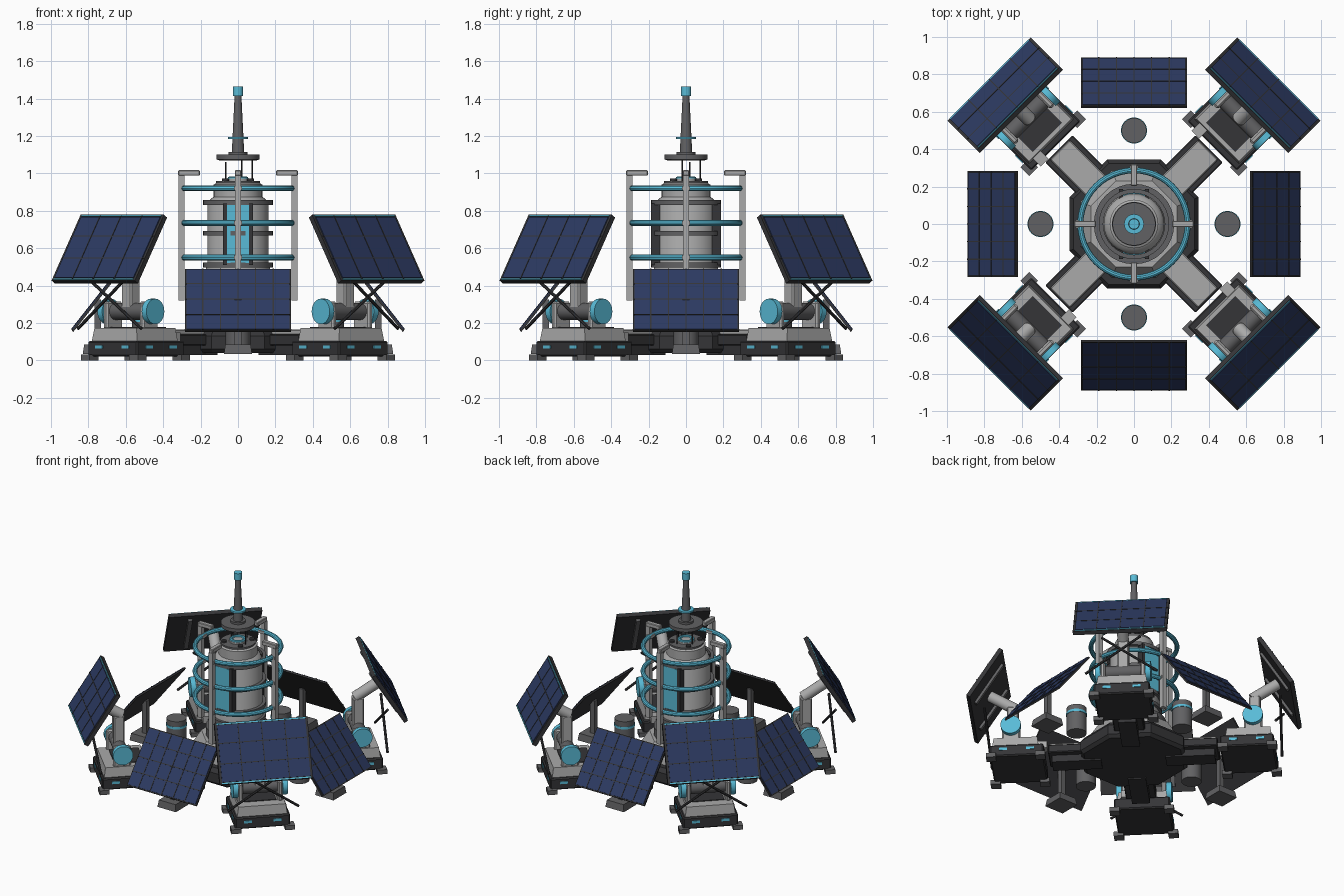
import bpy, bmesh, math
from mathutils import Matrix, Vector

if "Cube" in bpy.data.objects:
    bpy.data.objects.remove(bpy.data.objects["Cube"])


def material(name, r, g, b):
    m = bpy.data.materials.new(name)
    m.diffuse_color = (r, g, b, 1)
    m.use_nodes = True
    m.node_tree.nodes["Principled BSDF"].inputs["Base Color"].default_value = m.diffuse_color
    return m


LIGHT = material("light_grey", .40, .40, .40)
MID = material("mid_grey", .12, .12, .125)
DARK = material("dark_grey", .035, .035, .038)
CYAN = material("cyan", .10, .50, .68)
BLUE = material("cell_blue", .025, .042, .12)
I = Matrix()


def finish(name, bm, mat, M, smooth=False):
    bmesh.ops.recalc_face_normals(bm, faces=bm.faces)
    me = bpy.data.meshes.new(name)
    bm.to_mesh(me)
    bm.free()
    if smooth:
        for p in me.polygons:
            p.use_smooth = True
        me.set_sharp_from_angle(angle=math.radians(35))
    me.materials.append(mat)
    ob = bpy.data.objects.new(name, me)
    ob.matrix_world = M
    bpy.context.collection.objects.link(ob)
    return ob


def box(name, c, s, mat, M=I, taper=1.0, bevel=0.0):
    bm = bmesh.new()
    bmesh.ops.create_cube(bm, size=1)
    for v in bm.verts:
        k = taper if v.co.z > 0 else 1
        v.co = Vector((v.co.x * s[0] * k, v.co.y * s[1] * k, v.co.z * s[2])) + Vector(c)
    if bevel:
        bmesh.ops.bevel(bm, geom=bm.edges[:], offset=bevel, segments=1, affect='EDGES')
    return finish(name, bm, mat, M)


def rod(name, p, q, r1, mat, M=I, r2=None, n=24):
    p, q = Vector(p), Vector(q)
    bm = bmesh.new()
    bmesh.ops.create_cone(bm, cap_ends=True, segments=n, radius1=r1,
                          radius2=r1 if r2 is None else r2, depth=(q - p).length)
    rot = (q - p).to_track_quat('Z', 'Y').to_matrix().to_4x4()
    bm.transform(Matrix.Translation((p + q) / 2) @ rot)
    return finish(name, bm, mat, M, n > 12)


def lathe(name, prof, mat, n=32, closed=False, turn=0.0):
    bm = bmesh.new()
    rings = [[bm.verts.new((r * math.cos(turn + math.tau * i / n),
                            r * math.sin(turn + math.tau * i / n), z))
              for i in range(n)] for r, z in prof]
    pairs = list(zip(rings, rings[1:])) + ([(rings[-1], rings[0])] if closed else [])
    for a, b in pairs:
        for i in range(n):
            bm.faces.new((a[i], a[(i + 1) % n], b[(i + 1) % n], b[i]))
    if not closed:
        bm.faces.new(rings[0])
        bm.faces.new(rings[-1])
    return finish(name, bm, mat, I, n > 12)


def torus(name, R, r, z, mat):
    lathe(name, [(R + r * math.cos(math.tau * k / 10), z + r * math.sin(math.tau * k / 10))
                 for k in range(10)], mat, 48, True)


# central octagonal base
T = math.pi / 8
lathe("base_plate", [(.35, .04), (.373, .06), (.373, .13), (.35, .16)], DARK, 8, turn=T)
lathe("base_plinth", [(.31, .16), (.30, .20), (.25, .28), (.20, .28)], LIGHT, 8, turn=T)
rod("lower_collar", (0, 0, .28), (0, 0, .34), .215, MID, n=32)

# reactor body
lathe("core_body", [(.17, .34), (.17, .5), (.162, .52), (.162, .83), (.15, .86),
                    (.13, .875), (.13, .94), (.115, .95)], LIGHT, 32)
for z in (.42, .51, .68, .845):
    lathe("body_band", [(.165, z - .013), (.188, z - .013), (.188, z + .013), (.165, z + .013)],
          MID, 32, True)
rod("top_cap", (0, 0, .94), (0, 0, .96), .118, MID, n=32)
rod("cap_hub", (0, 0, .96), (0, 0, .972), .06, LIGHT, n=32)
torus("cap_ring", .045, .011, .972, CYAN)
for k in range(4):
    a = math.pi / 4 + k * math.pi / 2
    x, y = .095 * math.cos(a), .095 * math.sin(a)
    rod("cap_bolt", (x, y, .95), (x, y, .972), .018, DARK, n=12)
for s in (-1, 1):
    box("core_window", (0, s * .158, .675), (.12, .05, .31), CYAN)
    for t in (-1, 1):
        box("window_frame", (t * .07, s * .156, .675), (.022, .06, .33), DARK)

# antenna mast
lathe("mast_disc", [(.10, 1.07), (.115, 1.075), (.115, 1.10), (.05, 1.10), (.05, 1.115),
                    (.033, 1.115), (.018, 1.42)], MID, 32)
rod("mast_tip", (0, 0, 1.415), (0, 0, 1.465), .028, CYAN)
rod("mast_ring", (0, 0, 1.183), (0, 0, 1.195), .053, CYAN)
for x, y, h in ((-.065, .02, 1.06), (.075, -.02, 1.07), (.02, .075, 1.07)):
    rod("thin_antenna", (x, y, .955), (x, y, h), .004, DARK, n=8)

# cage rings
for z in (.55, .735, .92):
    torus("cage_ring", .287, .016, z, CYAN)


def grid_panel(name, P, L, W, th, cols, rows, frame):
    """Solar panel: local x is the slope, y the width, z the face normal."""
    box(name + "_back", (0, 0, -th / 2), (L, W, th), DARK, P)
    box(name + "_cells", (0, 0, .002), (L - 2 * frame, W - 2 * frame, .006), BLUE, P)
    for i in range(1, cols):
        box(name + "_rib", (0, W * (i / cols - .5), .004), (L - frame, .006, .006), DARK, P)
    for i in range(1, rows):
        box(name + "_rib", (L * (i / rows - .5), 0, .004), (.006, W - frame, .006), DARK, P)


# cardinal parts: cage posts, canisters, small panels
for k in range(4):
    M = Matrix.Rotation(k * math.pi / 2, 4, 'Z')
    box("cage_post", (.302, 0, .655), (.034, .034, .67), LIGHT, M)
    bar = box("cage_top_bar", (.262, 0, 1.003), (.115, .034, .03), LIGHT, M, bevel=.004)
    for z in (.55, .735, .92):
        box("ring_clamp", (.29, 0, z), (.045, .045, .02), LIGHT, M)
    rod("canister", (.5, 0, .07), (.5, 0, .26), .067, MID, M)
    rod("canister_band", (.5, 0, .205), (.5, 0, .222), .070, CYAN, M)
    box("small_foot", (.755, 0, .06), (.15, .15, .05), MID, M, taper=.9)
    box("small_post", (.75, 0, .20), (.035, .035, .25), MID, M)
    P = M @ Matrix.Translation((.76, 0, .325)) @ Matrix.Rotation(math.radians(51.8), 4, 'Y')
    grid_panel("small_panel", P, .42, .565, .012, 6, 4, .008)

# diagonal parts: arms and tracker modules
for k in range(4):
    M = Matrix.Rotation(math.pi / 4 + k * math.pi / 2, 4, 'Z')
    box("arm_body", (.42, 0, .11), (.295, .205, .06), DARK, M, bevel=.006)
    box("arm_cover", (.395, 0, .15), (.33, .15, .03), LIGHT, M, bevel=.006)
    box("arm_keel", (.38, 0, .06), (.33, .12, .06), DARK, M)
    box("module_base", (.77, 0, .0625), (.36, .374, .085), DARK, M, bevel=.008)
    box("module_deck", (.78, 0, .138), (.31, .34, .07), LIGHT, M, taper=.94)
    box("deck_recess", (.755, 0, .174), (.20, .22, .008), DARK, M)
    box("junction_box", (.60, .106, .125), (.06, .06, .05), LIGHT, M)
    for s in (-1, 1):
        for r in (.61, .94):
            box("foot_pad", (r, s * .182, .016), (.066, .066, .032), MID, M)
        for d in (-.09, .09):
            box("side_light", (.77 + d, s * .187, .072), (.055, .008, .018), CYAN, M)
        box("end_light", (.95, s * .1, .072), (.008, .055, .018), CYAN, M)
        box("yoke_plate", (.81, s * .135, .24), (.12, .035, .15), LIGHT, M, bevel=.01)
        rod("pivot_disc", (.81, s * .15, .262), (.81, s * .185, .262), .068, CYAN, M)
        # crossed brace under the panel
        rod("brace", (.97, s * .24, .17), (.99, -s * .13, .43), .009, DARK, M, n=8)
    rod("pivot_barrel", (.81, -.13, .262), (.81, .13, .262), .045, MID, M)
    box("panel_post", (.81, 0, .37), (.075, .075, .23), LIGHT, M, bevel=.008)
    rod("panel_neck", (.79, 0, .48), (.965, 0, .59), .038, LIGHT, M)
    P = M @ Matrix.Translation((.985, 0, .603)) @ Matrix.Rotation(math.radians(58), 4, 'Y')
    grid_panel("large_panel", P, .415, .63, .028, 4, 3, .016)
    for s in (-1, 1):
        box("panel_trim", (s * .2, 0, .001), (.008, .60, .006), CYAN, P)
        box("panel_rail", (0, s * .17, -.035), (.34, .03, .02), MID, P)
